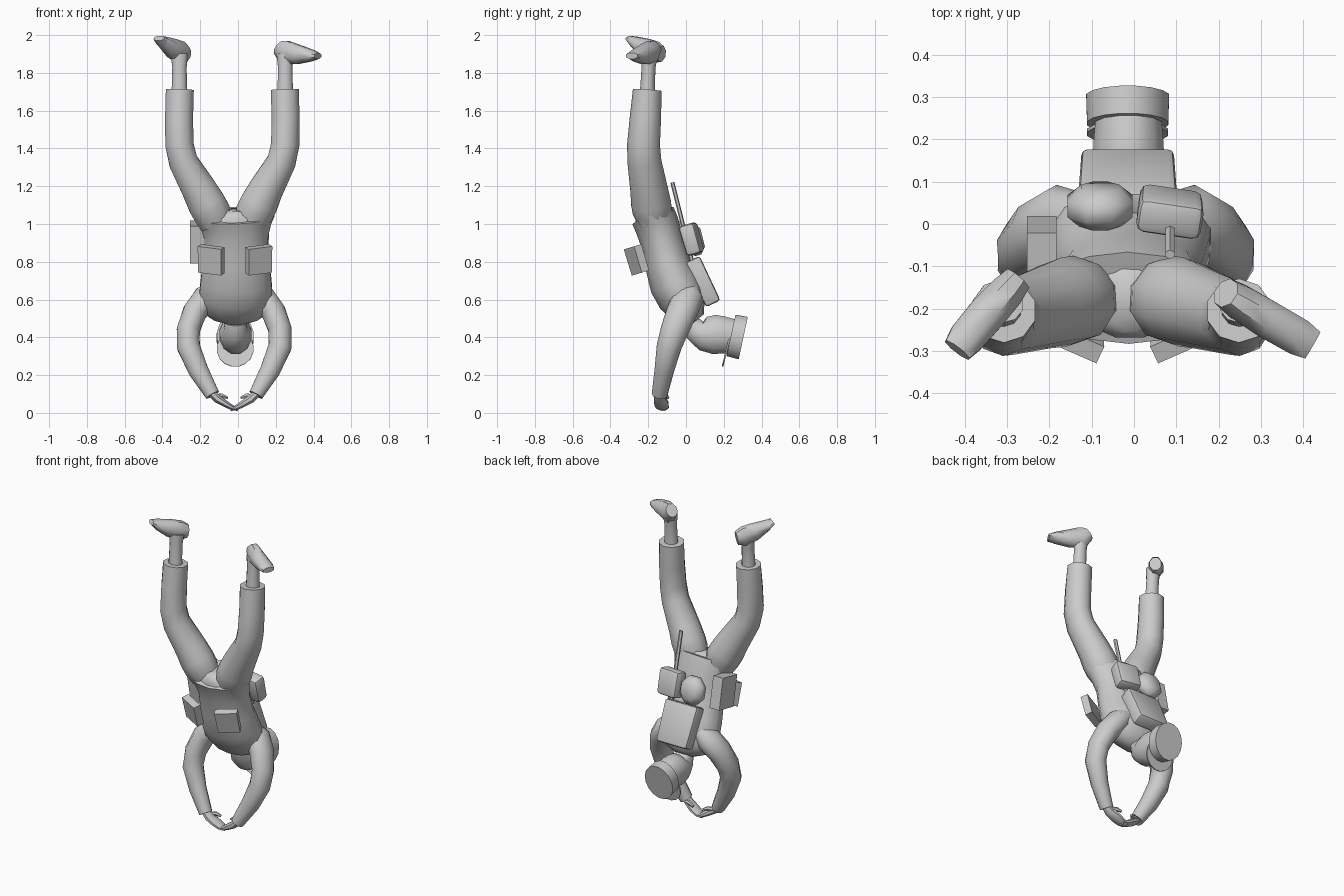
import bpy, bmesh, math
from mathutils import Vector, Matrix

grey = bpy.data.materials.new("plain grey")
grey.diffuse_color = (0.6, 0.6, 0.6, 1)


def finish(name, bm, angle=40):
    bmesh.ops.recalc_face_normals(bm, faces=bm.faces)
    me = bpy.data.meshes.new(name)
    bm.to_mesh(me)
    bm.free()
    me.materials.append(grey)
    ob = bpy.data.objects.new(name, me)
    bpy.context.collection.objects.link(ob)
    bpy.ops.object.select_all(action='DESELECT')
    ob.select_set(True)
    bpy.context.view_layer.objects.active = ob
    bpy.ops.object.shade_smooth_by_angle(angle=math.radians(angle))
    return ob


def loft(name, stations, up=(0, 1, 0), sides=10, angle=50):
    """Closed tube through stations (x, y, z, half width, half depth)."""
    bm = bmesh.new()
    pts = [Vector(s[:3]) for s in stations]
    ku = 1 / math.cos(math.pi / sides)      # keep the flats at the given width
    kv = ku if sides % 4 == 0 else 1
    rings = []
    for i, s in enumerate(stations):
        t = (pts[min(i + 1, len(pts) - 1)] - pts[max(i - 1, 0)]).normalized()
        u = Vector(up).cross(t).normalized()
        v = t.cross(u)
        rings.append([bm.verts.new(pts[i] + u * s[3] * ku * math.cos(a) + v * s[4] * kv * math.sin(a))
                      for a in (2 * math.pi * (k + .5) / sides for k in range(sides))])
    for a, b in zip(rings, rings[1:]):
        for k in range(sides):
            j = (k + 1) % sides
            bm.faces.new((a[k], a[j], b[j], b[k]))
    bm.faces.new(rings[0][::-1])
    bm.faces.new(rings[-1])
    return finish(name, bm, angle)


def box(name, loc, size, tilt, turn=0, taper=1, bevel=0):
    """Box leaning back by tilt; the lower end is scaled by taper."""
    bm = bmesh.new()
    bmesh.ops.create_cube(bm, size=1)
    for v in bm.verts:
        k = taper if v.co.z < 0 else 1
        v.co = Vector((v.co.x * size[0] * k, v.co.y * size[1] * k, v.co.z * size[2]))
    if bevel:
        bmesh.ops.bevel(bm, geom=bm.edges[:], offset=bevel, segments=2, profile=.5, affect='EDGES')
    bm.transform(Matrix.Translation(loc) @ Matrix.Rotation(tilt, 4, 'X') @ Matrix.Rotation(turn, 4, 'Z'))
    return finish(name, bm, 35)


# Jacket, hanging upside down and leaning back
loft("torso", [(-.014, -.175, 1.045, .208, .118), (-.012, -.155, .998, .186, .118),
               (-.01, -.13, .92, .166, .115), (-.01, -.1, .80, .176, .12),
               (-.01, -.06, .69, .188, .135), (-.012, -.02, .61, .195, .13),
               (-.012, .015, .545, .178, .105), (-.012, .035, .515, .14, .075),
               (-.012, .055, .49, .06, .05)], sides=14)
loft("seat", [(-.01, -.17, .98, .15, .09), (-.01, -.18, 1.04, .12, .09),
              (-.01, -.185, 1.075, .05, .07)], sides=12)

for s, side in ((-1, "left"), (1, "right")):
    # Trouser legs and ankles
    lx = lambda d: -.02 - .01 * min(d / .2, 1) + s * d
    loft(side + "_leg", [(lx(.09), -.17, .995, .085, .08), (lx(.113), -.178, 1.06, .1, .104),
                         (lx(.14), -.185, 1.11, .1, .106),
                         (lx(.175), -.195, 1.18, .092, .1), (lx(.26), -.22, 1.33, .077, .09),
                         (lx(.28), -.225, 1.42, .075, .087), (lx(.282), -.215, 1.56, .074, .083),
                         (lx(.278), -.205, 1.71, .074, .076)])
    loft(side + "_ankle", [(lx(.28), -.205, 1.66, .044, .042), (lx(.28), -.203, 1.74, .04, .038),
                           (lx(.28), -.198, 1.83, .038, .037), (lx(.28), -.192, 1.9, .046, .042)])
    # Sleeves reaching down past the head
    ax = lambda d: -.02 + s * d
    loft(side + "_arm", [(ax(.10), .015, .65, .05, .06), (ax(.15), .01, .61, .068, .085),
                         (ax(.208), -.022, .535, .064, .082), (ax(.243), -.06, .44, .061, .074),
                         (ax(.242), -.09, .35, .061, .066), (ax(.19), -.115, .225, .053, .052),
                         (ax(.115), -.14, .095, .038, .042)])
    # Hands and thumbs meeting at the bottom
    loft(side + "_hand", [(ax(.125), -.138, .11, .022, .026), (ax(.09), -.138, .075, .022, .032),
                          (ax(.05), -.13, .05, .018, .038), (ax(.015), -.125, .03, .014, .034),
                          (ax(-.018), -.12, .018, .008, .02)], sides=8)
    loft(side + "_thumb", [(ax(.10), -.12, .088, .012, .014), (ax(.065), -.105, .09, .012, .012),
                           (ax(.035), -.095, .08, .006, .007)], sides=6)

# Shoes, each pointing its own way
loft("left_shoe", [(-.275, -.13, 1.9, .034, .04), (-.305, -.165, 1.908, .042, .058),
                   (-.35, -.215, 1.932, .045, .05), (-.395, -.268, 1.963, .043, .03),
                   (-.418, -.298, 1.983, .035, .014)], up=(0, 0, 1), sides=8)
loft("right_shoe", [(.217, -.163, 1.937, .034, .04), (.25, -.185, 1.907, .042, .064),
                    (.32, -.228, 1.897, .045, .05), (.39, -.268, 1.892, .044, .03),
                    (.423, -.287, 1.89, .036, .016)], up=(0, 0, 1), sides=8)

# Head, flat round cap and visor
loft("head", [(-.013, .03, .48, .055, .045), (-.013, .05, .437, .064, .062),
              (-.013, .09, .42, .08, .09), (-.013, .15, .415, .085, .104),
              (-.013, .2, .412, .082, .098), (-.013, .25, .405, .078, .09)],
     up=(0, 0, 1), sides=12)
loft("cap", [(-.015, .238, .41, .096, .112), (-.015, .303, .396, .098, .115)],
     up=(0, 0, 1), sides=16)
loft("visor", [(-.015, .213, .34, .096, .096), (-.015, .221, .338, .096, .096)],
     up=(0, 0, 1), sides=16)

# Pouches around the belt
box("left_front_pouch", (-.142, -.262, .81), (.137, .045, .145), .29, -.43, .97)
box("right_front_pouch", (.11, -.262, .81), (.137, .045, .145), .29, .43, .97)
box("hip_pouch", (-.218, -.075, .905), (.07, .15, .2), .2)

# Kit on the back
box("backpack", (-.015, .088, .695), (.235, .09, .26), .45, 0, .93, .015)
box("back_pouch", (.085, .03, .92), (.155, .085, .165), .27, -.15, .95, .02)
loft("canteen", [(-.08, .0, .905, .05, .055), (-.08, .025, .912, .077, .085),
                 (-.08, .06, .921, .077, .085), (-.08, .088, .928, .045, .05)],
     up=(0, 0, 1), sides=8)
loft("aerial", [(.085, .035, .79, .011, .011), (.085, -.072, 1.22, .011, .011)], sides=6)
